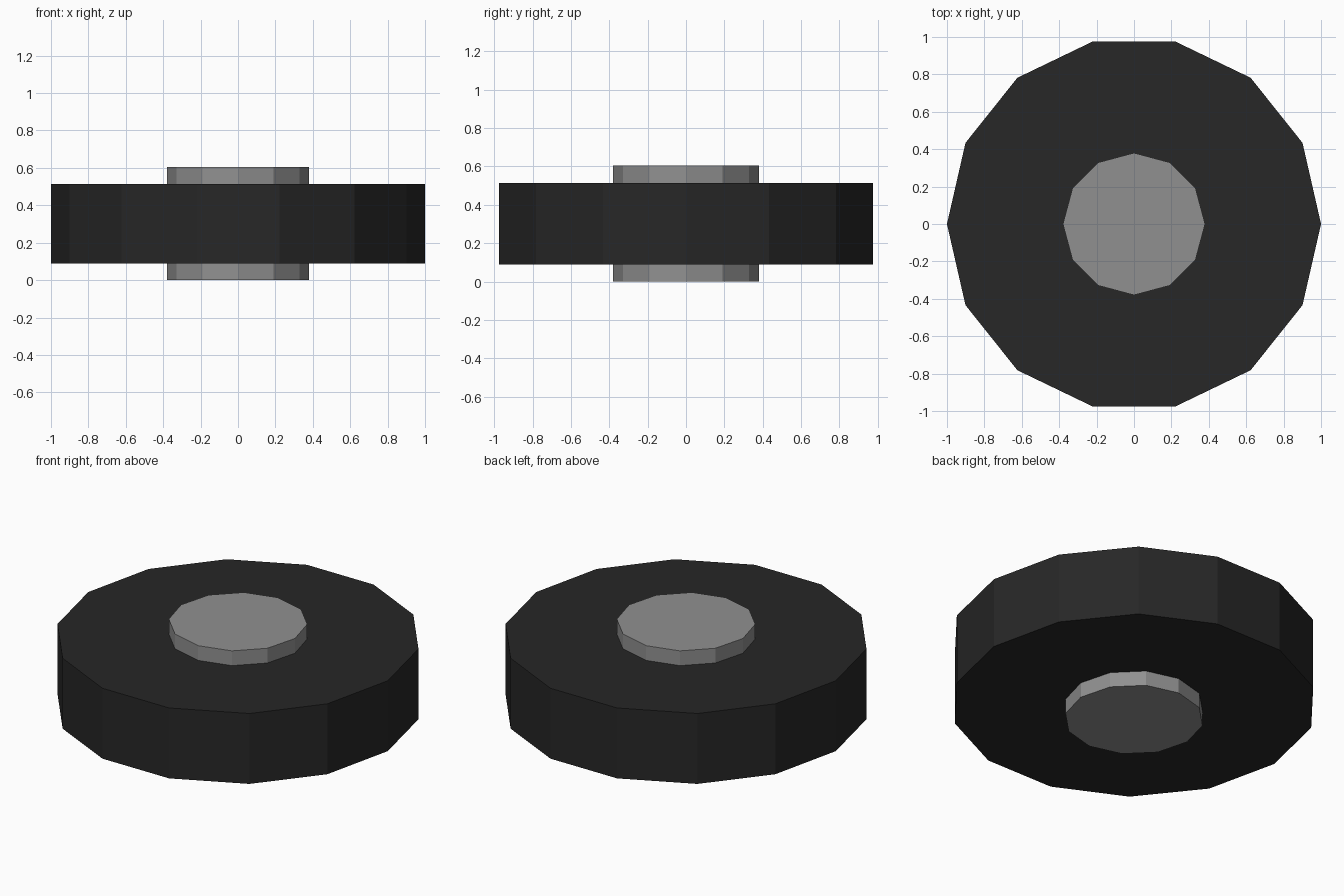
import bpy, bmesh
from math import cos, sin, tau

if "Cube" in bpy.data.objects:
    bpy.data.objects.remove(bpy.data.objects["Cube"])


def prism(name, sides, radius, z0, z1, color):
    """Upright flat-faced prism with its first corner on +x."""
    bm = bmesh.new()
    base = bm.faces.new([bm.verts.new((radius * cos(tau * i / sides),
                                       radius * sin(tau * i / sides), z0))
                         for i in range(sides)])
    ext = bmesh.ops.extrude_face_region(bm, geom=[base], use_keep_orig=True)
    top = [v for v in ext["geom"] if isinstance(v, bmesh.types.BMVert)]
    bmesh.ops.translate(bm, verts=top, vec=(0, 0, z1 - z0))
    bmesh.ops.recalc_face_normals(bm, faces=bm.faces)
    mesh = bpy.data.meshes.new(name)
    bm.to_mesh(mesh)
    bm.free()
    mat = bpy.data.materials.new(name + "_material")
    mat.diffuse_color = (*color, 1)
    mat.use_nodes = True
    mat.node_tree.nodes["Principled BSDF"].inputs["Base Color"].default_value = mat.diffuse_color
    mesh.materials.append(mat)
    obj = bpy.data.objects.new(name, mesh)
    bpy.context.collection.objects.link(obj)
    return obj


# Dark tyre
prism("tyre", 14, 1.0, 0.09, 0.515, (0.02, 0.02, 0.02))
# Grey hub running through the tyre and standing proud on both sides
prism("hub", 12, 0.38, 0.0, 0.604, (0.28, 0.28, 0.28))
